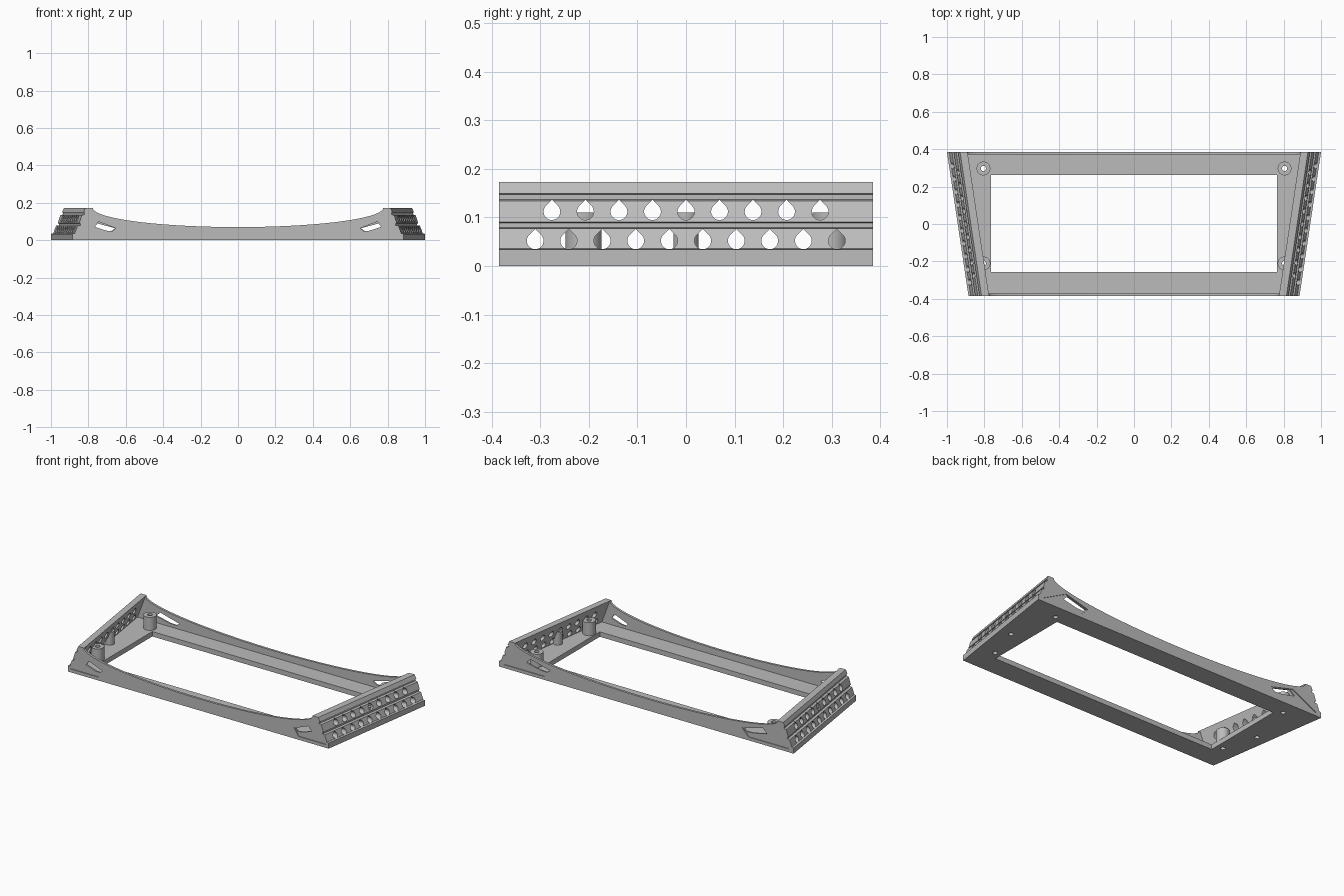
import bpy, bmesh
from math import sin, cos, pi, sqrt, radians
from mathutils import Vector

if "Cube" in bpy.data.objects:
    bpy.data.objects.remove(bpy.data.objects["Cube"], do_unlink=True)

DEPTH, HEIGHT, FLOOR = 0.385, 0.173, 0.03
WALL = 0.014
BACK_HALF, FRONT_HALF = 1.0, 0.885

grey = bpy.data.materials.new("plain grey")
grey.use_nodes = True
grey.diffuse_color = (0.5, 0.5, 0.5, 1)
grey.node_tree.nodes["Principled BSDF"].inputs["Base Color"].default_value = (0.5, 0.5, 0.5, 1)


def loft(bm, first, second):
    """Closed solid between two matching outlines."""
    a = [bm.verts.new(p) for p in first]
    b = [bm.verts.new(p) for p in second]
    bm.faces.new(a)
    bm.faces.new(b[::-1])
    for i in range(len(a)):
        j = (i + 1) % len(a)
        bm.faces.new((a[i], b[i], b[j], a[j]))


def make(name, solids):
    bm = bmesh.new()
    for first, second in solids:
        loft(bm, first, second)
    bmesh.ops.recalc_face_normals(bm, faces=bm.faces)
    mesh = bpy.data.meshes.new(name)
    bm.to_mesh(mesh)
    bm.free()
    mesh.materials.append(grey)
    obj = bpy.data.objects.new(name, mesh)
    bpy.context.scene.collection.objects.link(obj)
    return obj


def circle(x, y, z, r, n=32):
    return [(x + r * cos(2 * pi * i / n), y + r * sin(2 * pi * i / n), z) for i in range(n)]


def along_y(points, y0, y1):
    return [(x, y0, z) for x, z in points], [(x, y1, z) for x, z in points]


# Leaning side walls with stepped outer faces: (inset, height)
profile = [(0, 0), (0, 0.034), (0.012, 0.036), (0.027, 0.077), (0.042, 0.079),
           (0.042, 0.089), (0.036, 0.091), (0.05, 0.134), (0.064, 0.137),
           (0.064, 0.147), (0.059, 0.149), (0.07, HEIGHT), (0.11, HEIGHT), (0.045, 0)]
parts = []
for side, label in ((1, "left"), (-1, "right")):
    ends = [[(side * (half - d), y, z) for d, z in profile]
            for half, y in ((FRONT_HALF, -DEPTH), (BACK_HALF, DEPTH))]
    parts.append(make(label + "_side_wall", [ends]))

# Arched end walls
for label, half, y0, y1 in (("front", FRONT_HALF, -DEPTH, WALL - DEPTH),
                            ("back", BACK_HALF, DEPTH - WALL, DEPTH)):
    rim = half - 0.108
    arch = []
    for i in range(49):
        t = cos(pi * i / 48)
        arch.append((rim * t, HEIGHT - 0.103 * sqrt(max(0, 1 - t * t))))
    outline = [(-half + 0.09, HEIGHT), (-half + 0.03, 0), (half - 0.03, 0), (half - 0.09, HEIGHT)]
    parts.append(make(label + "_end_wall", [along_y(outline + arch, y0, y1)]))

# Floor plate
outer = [(-FRONT_HALF + 0.01, -DEPTH), (FRONT_HALF - 0.01, -DEPTH),
         (BACK_HALF - 0.01, DEPTH), (-BACK_HALF + 0.01, DEPTH)]
parts.append(make("floor_plate", [([(x, y, 0) for x, y in outer],
                                   [(x, y, FLOOR) for x, y in outer])]))

# Cutters: teardrop vents through both side walls
vents = []
for count, z in ((10, 0.052), (9, 0.112)):
    for i in range(count):
        y = (i - (count - 1) / 2) * 0.069
        drop = [(y, z + 0.0245)]
        for k in range(17):
            a = radians(135 + 270 * k / 16)
            drop.append((y + 0.0173 * cos(a), z + 0.0173 * sin(a)))
        for s in (-1, 1):
            vents.append(([(s * 0.7, u, v) for u, v in drop], [(s * 1.1, u, v) for u, v in drop]))

# Cutters: corner pockets and slots in the end walls
pocket = [(0.87, 0.02), (0.755, 0.106), (0.65, 0.066), (0.68, 0.02)]
slot = [(0.765, 0.071), (0.745, 0.099), (0.655, 0.064), (0.67, 0.048), (0.7, 0.05)]
pockets, slots = [], []
for side in (-1, 1):
    for end, stretch in ((-1, 1), (1, 1.45)):
        def place(shape):
            return [(side * (0.65 + (x - 0.65) * stretch), z) for x, z in shape]
        pockets.append(along_y(place(pocket), end * (DEPTH - 0.005), end * (DEPTH + 0.02)))
        slots.append(along_y(place(slot), end * (DEPTH - 0.04), end * (DEPTH + 0.03)))

# Cutters: floor opening and screw holes
bosses = [(s * x, y, r) for s in (-1, 1)
          for x, y, r in ((0.805, 0.297, 0.037), (0.87, 0, 0.026), (0.805, -0.211, 0.037))]
opening = [(-0.765, -0.257), (0.765, -0.257), (0.765, 0.262), (-0.765, 0.262)]
floor_cuts = [([(x, y, -0.1) for x, y in opening], [(x, y, 0.1) for x, y in opening])]
floor_cuts += [(circle(x, y, -0.1, 0.014), circle(x, y, 0.1, 0.014)) for x, y, r in bosses]

cutters = {"vent_cutter": (vents, ("side",)),
           "pocket_cutter": (pockets, ("side", "end", "floor")),
           "slot_cutter": (slots, ("end",)),
           "floor_cutter": (floor_cuts, ("floor",))}
tools = []
for name, (solids, targets) in cutters.items():
    tool = make(name, solids)
    tool.hide_render = True
    tools.append(tool)
    for part in parts:
        if any(t in part.name for t in targets):
            mod = part.modifiers.new(name, "BOOLEAN")
            mod.operation = "DIFFERENCE"
            mod.solver = "EXACT"
            mod.object = tool

# Bake the cuts and drop the helpers
bpy.context.view_layer.update()
graph = bpy.context.evaluated_depsgraph_get()
baked = [bpy.data.meshes.new_from_object(p.evaluated_get(graph)) for p in parts]
for part, mesh in zip(parts, baked):
    part.modifiers.clear()
    part.data = mesh
for tool in tools:
    bpy.data.objects.remove(tool, do_unlink=True)

# Hollow screw bosses
for i, (x, y, r) in enumerate(bosses):
    bm = bmesh.new()
    rings = [[bm.verts.new(p) for p in circle(x, y, z, rad)]
             for rad, z in ((r, 0.01), (r, 0.11), (0.014, 0.11), (0.014, 0.01))]
    for k in range(4):
        a, b = rings[k], rings[(k + 1) % 4]
        for j in range(32):
            n = (j + 1) % 32
            bm.faces.new((a[j], a[n], b[n], b[j]))
    bmesh.ops.recalc_face_normals(bm, faces=bm.faces)
    mesh = bpy.data.meshes.new("screw_boss")
    bm.to_mesh(mesh)
    bm.free()
    mesh.materials.append(grey)
    obj = bpy.data.objects.new("screw_boss_%d" % (i + 1), mesh)
    bpy.context.scene.collection.objects.link(obj)
    bpy.ops.object.select_all(action="DESELECT")
    obj.select_set(True)
    bpy.context.view_layer.objects.active = obj
    bpy.ops.object.shade_smooth_by_angle(angle=radians(35))
